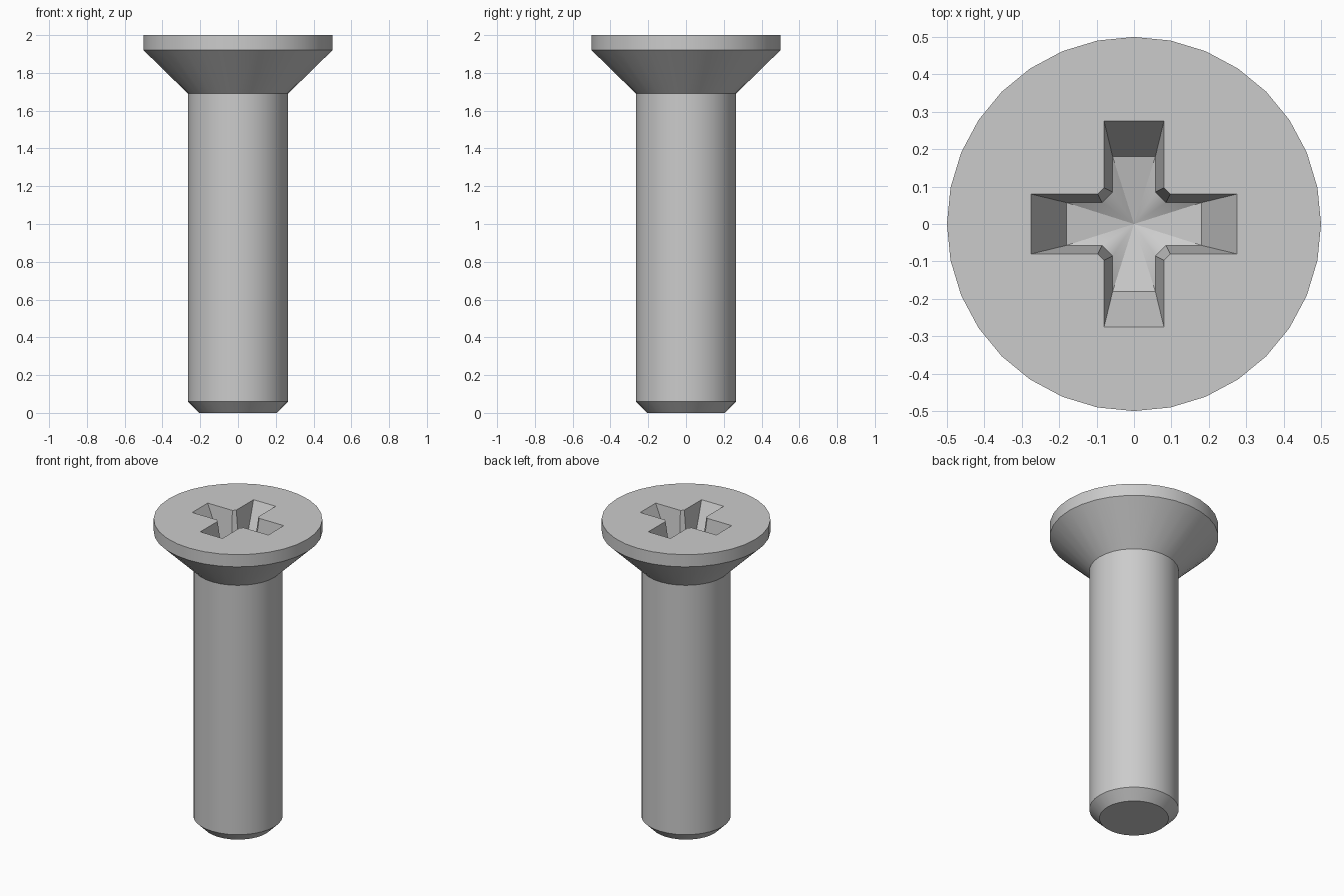
import bpy, bmesh, math

cube = bpy.data.objects.get("Cube")
if cube:
    bpy.data.objects.remove(cube, do_unlink=True)

steel = bpy.data.materials.new("steel_grey")
steel.use_nodes = True
colour = (0.6, 0.6, 0.6, 1)
steel.diffuse_color = colour
steel.node_tree.nodes["Principled BSDF"].inputs["Base Color"].default_value = colour

TOP, SEGMENTS = 2.0, 32
RECESS_DEPTH, POINT_DEPTH = 0.19, 0.04


def loft(name, rings, bottom_point=None):
    """Closed solid through equal-length rings, optionally ending in a point."""
    bm = bmesh.new()
    loops = [[bm.verts.new(p) for p in ring] for ring in rings]
    n = len(loops[0])
    for low, high in zip(loops, loops[1:]):
        for i in range(n):
            j = (i + 1) % n
            bm.faces.new((low[i], low[j], high[j], high[i]))
    bm.faces.new(loops[-1])
    if bottom_point:
        tip = bm.verts.new(bottom_point)
        for i in range(n):
            bm.faces.new((tip, loops[0][(i + 1) % n], loops[0][i]))
    else:
        bm.faces.new(loops[0][::-1])
    bmesh.ops.recalc_face_normals(bm, faces=bm.faces)
    mesh = bpy.data.meshes.new(name)
    bm.to_mesh(mesh)
    bm.free()
    mesh.materials.append(steel)
    obj = bpy.data.objects.new(name, mesh)
    bpy.context.collection.objects.link(obj)
    return obj


def circle(radius, z):
    step = 2 * math.pi / SEGMENTS
    return [(radius * math.cos(i * step), radius * math.sin(i * step), z)
            for i in range(SEGMENTS)]


def cross(t):
    """Cross outline: t = 0 at the recess floor, t = 1 at the head's top."""
    reach = 0.18 + 0.095 * t
    half = 0.057 + 0.023 * t
    corner = 0.085 + 0.012 * t
    arm = [(reach, -half), (reach, half), (corner, half)]
    arm.insert(0, (corner, -half))
    z = TOP - RECESS_DEPTH * (1 - t)
    points = []
    for _ in range(4):
        points += [(x, y, z) for x, y in arm]
        arm = [(-y, x) for x, y in arm]
    return points


# Shank with chamfered tip and countersunk head
profile = [(0.205, 0), (0.265, 0.06), (0.265, 1.69), (0.5, 1.92), (0.5, TOP)]
screw = loft("countersunk_screw", [circle(r, z) for r, z in profile])

# Tapered cross recess with a shallow conical floor
cutter = loft("recess_cutter", [cross(0), cross(1.2)],
              (0, 0, TOP - RECESS_DEPTH - POINT_DEPTH))
cutter.hide_render = True
cut = screw.modifiers.new("cross_recess", "BOOLEAN")
cut.operation = "DIFFERENCE"
cut.solver = "EXACT"
cut.object = cutter

bpy.ops.object.select_all(action="DESELECT")
screw.select_set(True)
bpy.context.view_layer.objects.active = screw
bpy.ops.object.modifier_apply(modifier=cut.name)
bpy.data.objects.remove(cutter, do_unlink=True)
bpy.ops.object.shade_smooth_by_angle(angle=math.radians(25))
